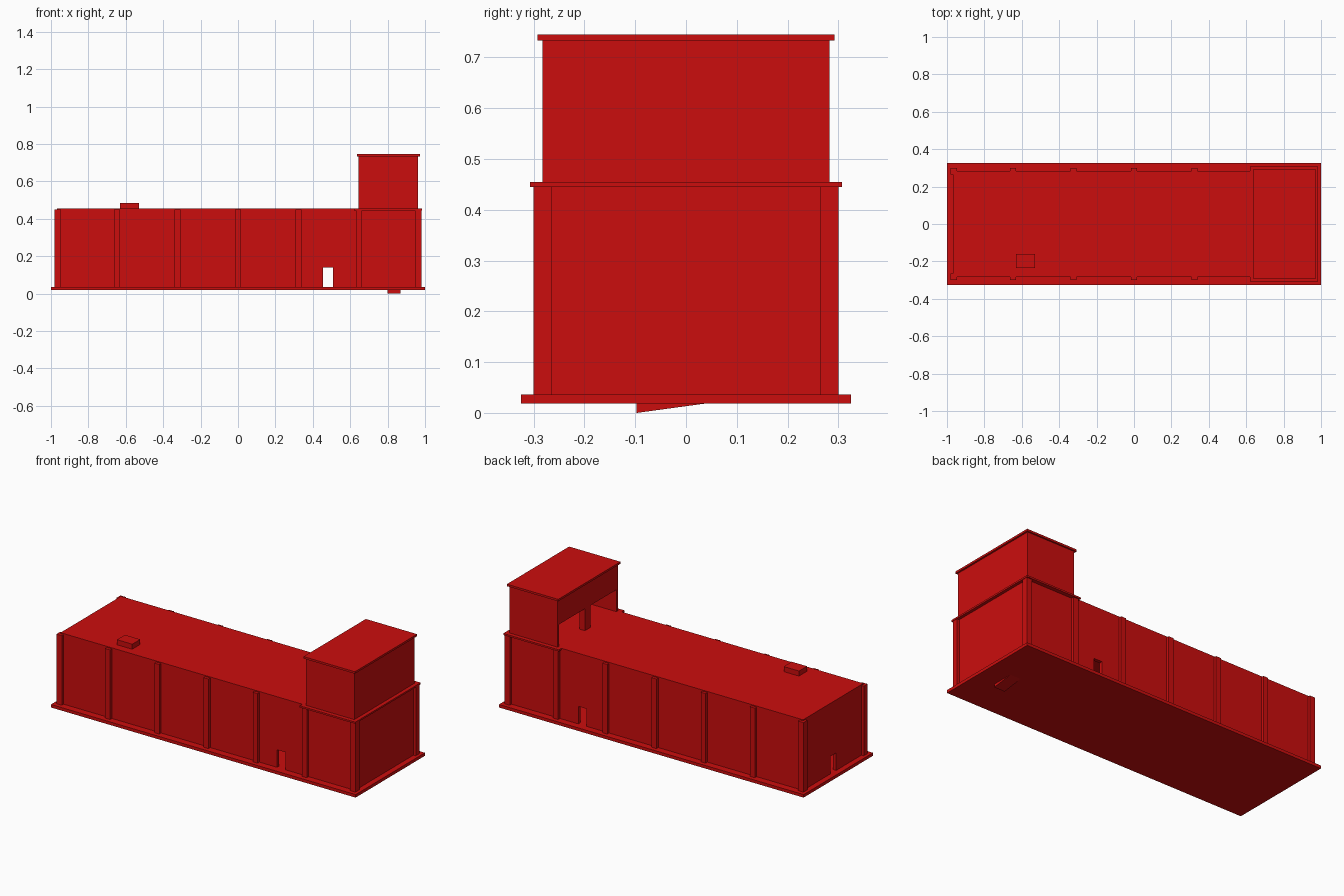
import bpy
import bmesh
from mathutils import Vector

cube = bpy.data.objects.get("Cube")
if cube:
    bpy.data.objects.remove(cube, do_unlink=True)

red = bpy.data.materials.new("brick red")
red.use_nodes = True
red.diffuse_color = (0.6, 0.004, 0.004, 1)
red.node_tree.nodes["Principled BSDF"].inputs["Base Color"].default_value = red.diffuse_color


def extrude(name, profile, axis, start, end):
    """Extrude an outline of (horizontal, z) points along x or y."""
    bm = bmesh.new()
    place = (lambda u, z: (start, u, z)) if axis == "x" else (lambda u, z: (u, start, z))
    face = bm.faces.new([bm.verts.new(place(u, z)) for u, z in profile])
    step = Vector((end - start, 0, 0)) if axis == "x" else Vector((0, end - start, 0))
    made = bmesh.ops.extrude_face_region(bm, geom=[face])["geom"]
    bmesh.ops.translate(bm, vec=step, verts=[v for v in made if isinstance(v, bmesh.types.BMVert)])
    bmesh.ops.recalc_face_normals(bm, faces=bm.faces)
    mesh = bpy.data.meshes.new(name)
    bm.to_mesh(mesh)
    bm.free()
    mesh.materials.append(red)
    obj = bpy.data.objects.new(name, mesh)
    bpy.context.collection.objects.link(obj)
    return obj


def box(name, x0, x1, y0, y1, z0, z1):
    return extrude(name, [(x0, z0), (x1, z0), (x1, z1), (x0, z1)], "y", y0, y1)


def notched(u0, u1, z0, z1, openings, head):
    """Wall outline with openings that rise from its foot."""
    points = [(u0, z0)]
    for a, b in openings:
        points += [(a, z0), (a, head), (b, head), (b, z0)]
    return points + [(u1, z0), (u1, z1), (u0, z1)]


GROUND, EAVES, ROOF = 0.036, 0.445, 0.455
WALL_X, WALL_Y, THICK = 0.967, 0.283, 0.02
DOOR_HEAD, DOOR_HALF = 0.14, 0.027

# Base plate and the small wedge beneath it
box("base_plate", -1, 1, -0.325, 0.325, 0.018, GROUND)
extrude("base_wedge", [(-0.097, 0), (0.035, 0.018), (-0.097, 0.018)], "x", 0.8, 0.87)

# Long walls with matching doorways
door = 0.482
long_wall = notched(-WALL_X, WALL_X, GROUND, EAVES,
                    [(door - DOOR_HALF, door + DOOR_HALF)], DOOR_HEAD)
extrude("front_wall", long_wall, "y", -WALL_Y, THICK - WALL_Y)
extrude("back_wall", long_wall, "y", WALL_Y - THICK, WALL_Y)

# End walls, one with a doorway
inner = WALL_Y - THICK
extrude("right_end_wall", notched(-inner, inner, GROUND, EAVES, [(-DOOR_HALF, DOOR_HALF)], DOOR_HEAD),
        "x", -WALL_X, THICK - WALL_X)
box("left_end_wall", WALL_X - THICK, WALL_X, -inner, inner, GROUND, EAVES)

# Pilasters and corner posts
for side, label in ((-1, "front"), (1, "back")):
    for i in range(-2, 3):
        x = i * 0.323
        y0, y1 = sorted((side * (WALL_Y - 0.005), side * 0.3))
        box(f"{label}_pilaster_{i + 3}", x - 0.016, x + 0.016, y0, y1, GROUND, 0.449)
    for end, end_label in ((-1, "right"), (1, "left")):
        x0, x1 = sorted((end * 0.947, end * 0.982))
        y0, y1 = sorted((side * 0.265, side * 0.3))
        box(f"{label}_{end_label}_corner_post", x0, x1, y0, y1, GROUND, 0.449)

# Main roof, tower ledge and roof hatch
box("main_roof", -WALL_X, 0.62, -WALL_Y, WALL_Y, EAVES, ROOF)
box("tower_ledge", 0.62, 0.985, -0.307, 0.307, EAVES, ROOF)
box("roof_hatch", -0.63, -0.53, -0.235, -0.16, ROOF, 0.485)

# Tower, open toward the main roof with a central post
TX0, TX1, TOP, SKIN = 0.645, 0.962, 0.733, 0.015
box("tower_front_wall", TX0, TX1, -WALL_Y, SKIN - WALL_Y, ROOF, TOP)
box("tower_back_wall", TX0, TX1, WALL_Y - SKIN, WALL_Y, ROOF, TOP)
box("tower_left_wall", TX1 - SKIN, TX1, SKIN - WALL_Y, WALL_Y - SKIN, ROOF, TOP)
tower_inner = WALL_Y - SKIN
box("tower_open_side_header", TX0, TX0 + SKIN, -tower_inner, tower_inner, 0.585, TOP)
box("tower_open_side_post", TX0, TX0 + 0.035, -DOOR_HALF, DOOR_HALF, ROOF, 0.585)
box("tower_roof", 0.635, 0.972, -0.292, 0.292, TOP, 0.745)
